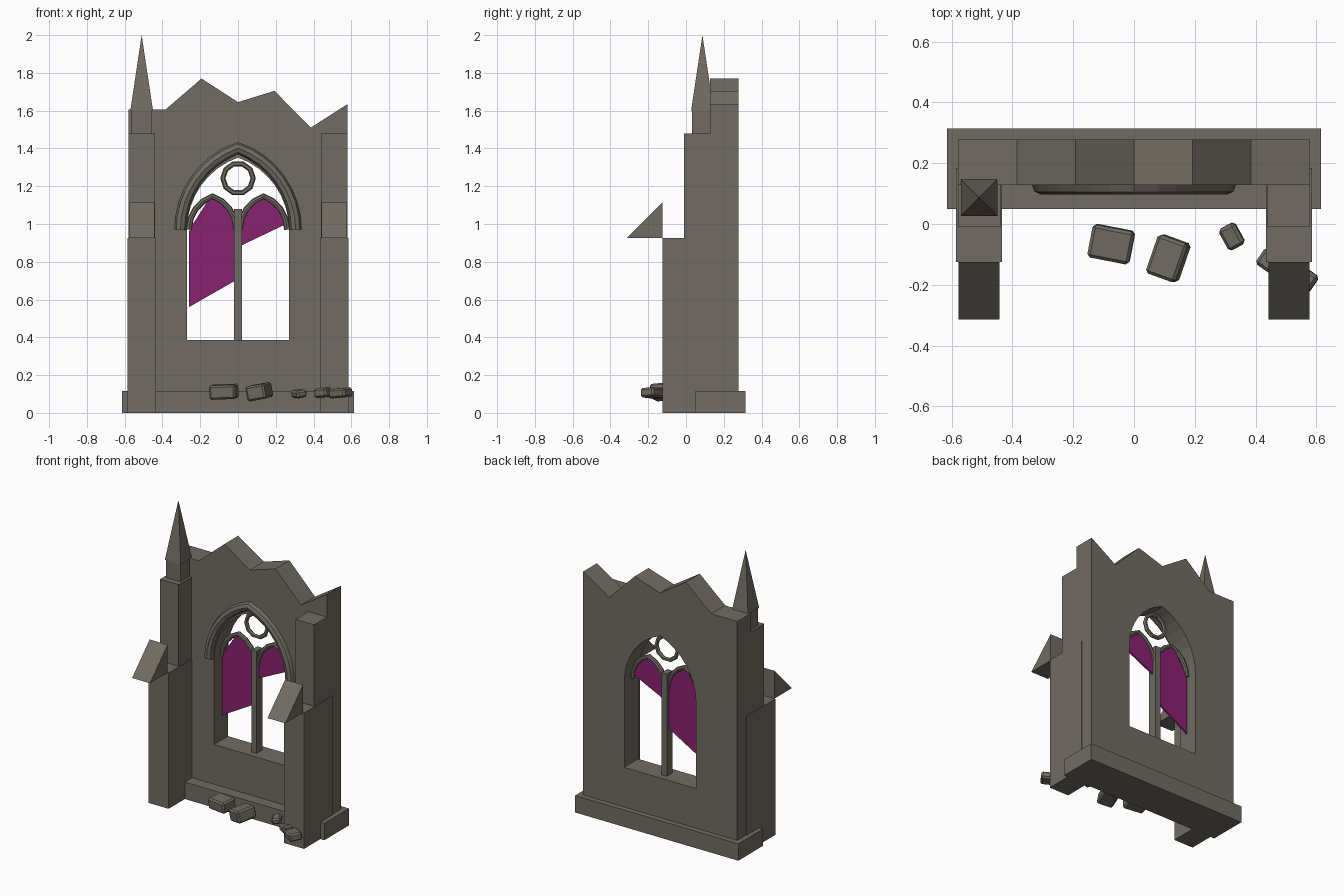
import bpy
from math import radians, sqrt, cos, sin, acos

cube = bpy.data.objects.get("Cube")
if cube:
    bpy.data.objects.remove(cube, do_unlink=True)


def material(name, rgb):
    mat = bpy.data.materials.new(name)
    mat.use_nodes = True
    mat.diffuse_color = (*rgb, 1)
    mat.node_tree.nodes["Principled BSDF"].inputs["Base Color"].default_value = (*rgb, 1)
    return mat


STONE = material("weathered stone", (0.165, 0.15, 0.125))
GLASS = material("purple glass", (0.25, 0.016, 0.16))
FRONT = (radians(90), 0, 0)
SIDE = (radians(90), 0, radians(90))


def finish(obj, name, mat=STONE):
    obj.name = obj.data.name = name
    obj.data.materials.clear()
    obj.data.materials.append(mat)
    return obj


def box(name, x, y, z):
    """Block given by its (low, high) range on each axis."""
    spans = (x, y, z)
    bpy.ops.mesh.primitive_cube_add(size=1, location=[(a + b) / 2 for a, b in spans])
    obj = bpy.context.object
    obj.scale = [b - a for a, b in spans]
    return finish(obj, name)


def curve_mesh(name, loops, closed, mat, location, rotation, **settings):
    """Poly curve turned into a mesh; extra closed loops become holes."""
    data = bpy.data.curves.new(name, "CURVE")
    for key, value in settings.items():
        setattr(data, key, value)
    for loop in loops:
        spline = data.splines.new("POLY")
        spline.points.add(len(loop) - 1)
        for point, (u, v) in zip(spline.points, loop):
            point.co = (u, v, 0, 1)
        spline.use_cyclic_u = closed
        spline.use_smooth = False
    obj = bpy.data.objects.new(name, data)
    obj.location, obj.rotation_euler = location, rotation
    bpy.context.collection.objects.link(obj)
    bpy.ops.object.select_all(action="DESELECT")
    obj.select_set(True)
    bpy.context.view_layer.objects.active = obj
    bpy.ops.object.convert(target="MESH")
    return finish(bpy.context.object, name, mat)


def plate(name, loops, depth, location, rotation=FRONT, mat=STONE):
    return curve_mesh(name, loops, True, mat, location, rotation,
                      dimensions="2D", fill_mode="BOTH", extrude=depth / 2)


def rib(name, path, radius, y):
    return curve_mesh(name, [path], False, STONE, (0, y, 0), FRONT, dimensions="3D",
                      bevel_depth=radius, bevel_resolution=2, use_fill_caps=True)


def arch(half, cx=0, spring=0.97, steps=6):
    """Two-centred pointed arch from left springing to right springing."""
    radius, end = 1.5 * half, acos(1 / 3)
    left = [(cx + half / 2 - radius * cos(end * i / steps),
             spring + radius * sin(end * i / steps)) for i in range(steps + 1)]
    return left + [(2 * cx - x, z) for x, z in left[-2::-1]]


# Ruined wall with a broken top and a pointed window
outline = [(-0.58, 0), (0.58, 0), (0.58, 1.635), (0.385, 1.51), (0.193, 1.705),
           (0, 1.645), (-0.193, 1.77), (-0.385, 1.605), (-0.58, 1.605)]
opening = [(0.27, 0.385), (-0.27, 0.385)] + arch(0.27, steps=8)
plate("ruined_wall", [outline, opening], 0.15, (0, 0.203, 0))
box("plinth", (-0.615, 0.615), (0.05, 0.315), (0, 0.115))

# Stepped buttresses with a sloping weathering block
for side, label in ((-1, "right"), (1, "left")):
    cx = side * 0.51
    box(label + "_lower_buttress", (cx - 0.075, cx + 0.075), (-0.125, 0.185), (0, 0.925))
    box(label + "_upper_buttress", (cx - 0.07, cx + 0.07), (-0.01, 0.18), (0.9, 1.48))
    plate(label + "_buttress_slope", [[(-0.315, 0.925), (-0.125, 0.925), (-0.125, 1.115)]],
          0.135, (cx, 0, 0), SIDE)

# Surviving pinnacle
box("pinnacle_base", (-0.565, -0.455), (0.032, 0.142), (1.47, 1.605))
bpy.ops.mesh.primitive_cone_add(vertices=4, radius1=0.06 * sqrt(2), depth=0.4,
                                location=(-0.51, 0.087, 1.8))
spire = finish(bpy.context.object, "pinnacle_spire")
spire.rotation_euler.z = radians(45)

# Window tracery
rib("hood_moulding", arch(0.305, steps=8), 0.031, 0.128)
box("mullion", (-0.02, 0.02), (0.172, 0.235), (0.38, 1.08))
for cx, label in ((-0.135, "right"), (0.135, "left")):
    rib(label + "_light_arch", arch(0.125, cx, steps=4), 0.016, 0.203)
bpy.ops.mesh.primitive_torus_add(location=(0, 0.203, 1.242), rotation=FRONT,
                                 major_segments=10, minor_segments=6,
                                 major_radius=0.08, minor_radius=0.014)
finish(bpy.context.object, "tracery_ring")

# Broken glass panes
right_pane = [(-0.26, 0.56), (-0.015, 0.70)] + arch(0.122, -0.137, steps=4)[:3:-1]
right_pane += [(-0.155, 1.13), (-0.245, 0.99), (-0.26, 0.96)]
left_pane = [(0.015, 0.885), (0.245, 0.995)] + arch(0.122, 0.137, steps=4)[-2::-1]
for label, loop in (("right", right_pane), ("left", left_pane)):
    plate(label + "_glass_pane", [loop], 0.012, (0, 0.203, 0), mat=GLASS)

# Fallen stones: centre, size, tilt in degrees
rubble = [((-0.075, -0.066, 0.112), (0.14, 0.11, 0.075), (4, -2, -11)),
          ((0.113, -0.113, 0.112), (0.105, 0.135, 0.08), (5, -10, -20)),
          ((0.322, -0.041, 0.102), (0.06, 0.08, 0.04), (4, -12, 28)),
          ((0.45, -0.125, 0.107), (0.08, 0.065, 0.05), (3, -6, -35)),
          ((0.543, -0.18, 0.106), (0.105, 0.085, 0.05), (4, -4, -35))]
for i, (centre, size, tilt) in enumerate(rubble, 1):
    bpy.ops.mesh.primitive_cube_add(size=1, location=centre)
    stone = finish(bpy.context.object, f"fallen_stone_{i}")
    stone.scale = size
    bpy.ops.object.transform_apply(location=False, rotation=False, scale=True)
    stone.rotation_euler = [radians(a) for a in tilt]
    bevel = stone.modifiers.new("worn_edges", "BEVEL")
    bevel.width, bevel.segments = 0.01, 1
